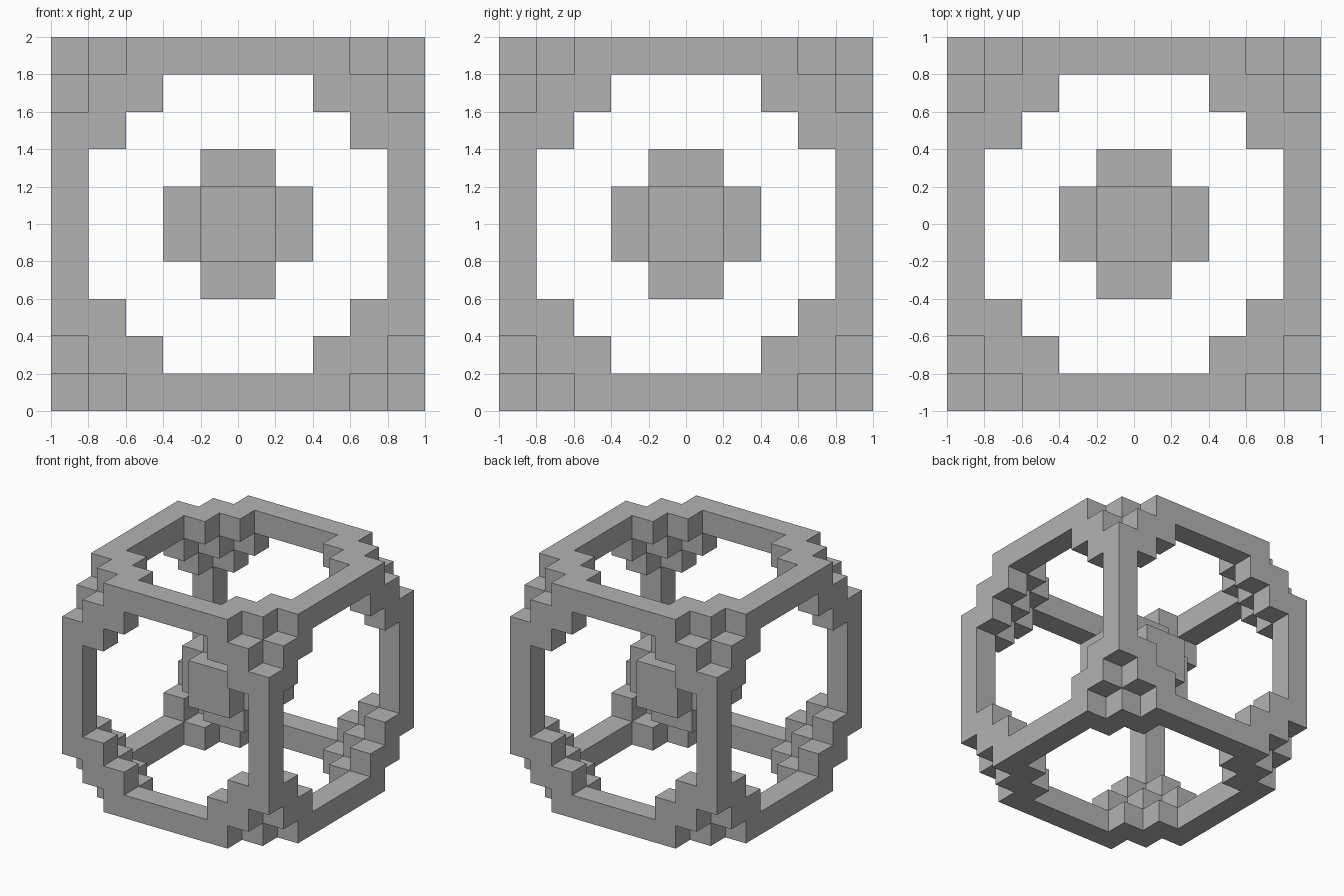
import bpy
import bmesh
from itertools import product
from mathutils import Vector

CELLS = 10
SIZE = 2 / CELLS

cube = bpy.data.objects.get("Cube")
if cube:
    bpy.data.objects.remove(cube, do_unlink=True)

grey = bpy.data.materials.new("plain grey")
colour = (0.45, 0.45, 0.45, 1)
grey.use_nodes = True
grey.diffuse_color = colour
grey.node_tree.nodes["Principled BSDF"].inputs["Base Color"].default_value = colour


def block_shell(name, inner, outer):
    """Blocks whose centres lie between two radii, with only outside faces kept."""
    mid = (CELLS - 1) / 2
    filled = {c for c in product(range(CELLS), repeat=3)
              if inner < Vector([i - mid for i in c]).length < outer}
    bm = bmesh.new()
    for cell in filled:
        for axis, side in product(range(3), (0, 1)):
            beside = list(cell)
            beside[axis] += 2 * side - 1
            if tuple(beside) in filled:
                continue
            u, v = (axis + 1) % 3, (axis + 2) % 3
            corners = []
            for du, dv in ((0, 0), (1, 0), (1, 1), (0, 1)):
                p = Vector(cell)
                p[axis] += side
                p[u] += du
                p[v] += dv
                corners.append(bm.verts.new(p * SIZE - Vector((1, 1, 0))))
            bm.faces.new(corners if side else corners[::-1])
    bmesh.ops.remove_doubles(bm, verts=bm.verts, dist=SIZE / 100)
    mesh = bpy.data.meshes.new(name)
    bm.to_mesh(mesh)
    bm.free()
    mesh.materials.append(grey)
    obj = bpy.data.objects.new(name, mesh)
    bpy.context.collection.objects.link(obj)


# Open cage: edge bars with stepped, notched corners
block_shell("stepped_cage", 6, 7)

# Floating cross-shaped block in the middle
block_shell("centre_core", 0, 2)
